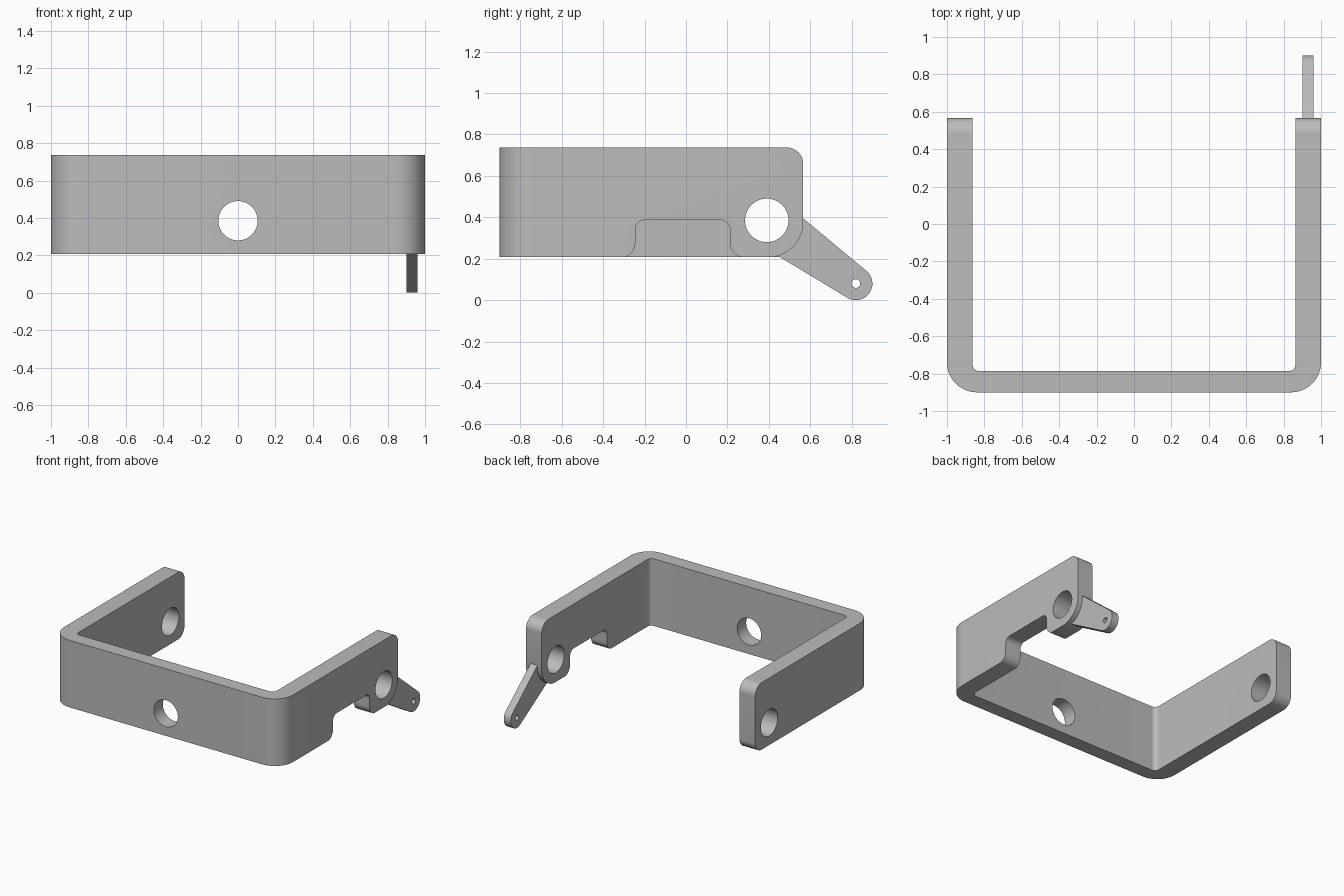
import bpy, bmesh, math
from mathutils import Vector

cube = bpy.data.objects.get("Cube")
if cube:
    bpy.data.objects.remove(cube, do_unlink=True)

grey = bpy.data.materials.new("plain grey")
grey.use_nodes = True
GREY = (0.5, 0.5, 0.5, 1)
grey.diffuse_color = GREY
grey.node_tree.nodes["Principled BSDF"].inputs["Base Color"].default_value = GREY


def rounded(corners, steps=14):
    """Outline from (u, v, radius) corners, each rounded by an arc."""
    out = []
    n = len(corners)
    for i, (u, v, r) in enumerate(corners):
        p = Vector((u, v))
        if r == 0:
            out.append(p)
            continue
        a = (Vector(corners[i - 1][:2]) - p).normalized()
        b = (Vector(corners[(i + 1) % n][:2]) - p).normalized()
        half = a.angle(b) / 2
        centre = p + (a + b).normalized() * r / math.sin(half)
        start = p + a * r / math.tan(half) - centre
        end = p + b * r / math.tan(half) - centre
        sweep = start.angle(end)
        for k in range(steps + 1):
            t = k / steps
            out.append(centre + (start * math.sin((1 - t) * sweep)
                                 + end * math.sin(t * sweep)) / math.sin(sweep))
    return out


def circle(u, v, r, start=0, sweep=math.tau, steps=64):
    return [Vector((u + r * math.cos(start + sweep * k / steps),
                    v + r * math.sin(start + sweep * k / steps))) for k in range(steps)]


def prism(name, outline, axis, low, high):
    """Extrude an outline along an axis: x takes (y, z), y takes (x, z), z takes (x, y)."""
    place = {"x": lambda p, d: (d, p.x, p.y),
             "y": lambda p, d: (p.x, d, p.y),
             "z": lambda p, d: (p.x, p.y, d)}[axis]
    bm = bmesh.new()
    ends = [[bm.verts.new(place(p, d)) for p in outline] for d in (low, high)]
    for ring in ends:
        bm.faces.new(ring)
    for i in range(len(outline)):
        j = (i + 1) % len(outline)
        bm.faces.new((ends[0][i], ends[0][j], ends[1][j], ends[1][i]))
    bmesh.ops.recalc_face_normals(bm, faces=bm.faces)
    mesh = bpy.data.meshes.new(name)
    bm.to_mesh(mesh)
    bm.free()
    mesh.materials.append(grey)
    obj = bpy.data.objects.new(name, mesh)
    bpy.context.collection.objects.link(obj)
    return obj


def carve(obj, cutter, operation="DIFFERENCE"):
    mod = obj.modifiers.new("carve", "BOOLEAN")
    mod.operation = operation
    mod.solver = "EXACT"
    mod.object = cutter
    bpy.context.view_layer.objects.active = obj
    bpy.ops.object.modifier_apply(modifier=mod.name)
    bpy.data.objects.remove(cutter, do_unlink=True)


def finish(obj):
    bpy.ops.object.select_all(action="DESELECT")
    obj.select_set(True)
    bpy.context.view_layer.objects.active = obj
    bpy.ops.object.shade_smooth_by_angle(angle=math.radians(30))


BOTTOM, TOP, BACK, FRONT = 0.208, 0.737, 0.566, -0.9
HOLE_Y, HOLE_Z, HOLE_R = 0.39, 0.385, 0.105

# U-shaped bracket in plan
plan = rounded([(-1, FRONT, 0.16), (1, FRONT, 0.16), (1, 0.8, 0), (0.863, 0.8, 0),
                (0.863, -0.787, 0.035), (-0.863, -0.787, 0.035), (-0.863, 0.8, 0), (-1, 0.8, 0)])
bracket = prism("bracket", plan, "z", 0, 1)

# Height and rounded arm ends
side = rounded([(-1.2, BOTTOM, 0), (BACK, BOTTOM, 0.08), (BACK, TOP, 0.08), (-1.2, TOP, 0)])
carve(bracket, prism("side_profile", side, "x", -1.2, 1.2), "INTERSECT")

# Notch and round lug under the left arm
low = BOTTOM - 0.003
notch = rounded([(-0.6, 0.1, 0), (-0.6, low, 0), (-0.245, low, 0.07), (-0.245, 0.387, 0.045),
                 (0.212, 0.387, 0.045), (0.212, low, 0.075), (BACK + 0.002, low, 0.178),
                 (BACK + 0.002, 0.6, 0), (0.7, 0.6, 0), (0.7, 0.1, 0)])
carve(bracket, prism("notch_cutter", notch, "x", 0.7, 1.2))

# Holes through both arms and the front
carve(bracket, prism("arm_hole_cutter", circle(HOLE_Y, HOLE_Z, HOLE_R), "x", -1.2, 1.2))
carve(bracket, prism("front_hole_cutter", circle(0, HOLE_Z, HOLE_R), "y", -1.2, -0.5))
finish(bracket)

# Tapered lever wrapped round the left arm hole
TIP_Y, TIP_Z, TIP_R, ROOT_R = 0.82, 0.08, 0.08, 0.12
reach = math.hypot(TIP_Y - HOLE_Y, TIP_Z - HOLE_Z)
aim = math.atan2(TIP_Z - HOLE_Z, TIP_Y - HOLE_Y)
tangent = math.acos((ROOT_R - TIP_R) / reach)
outline = (circle(TIP_Y, TIP_Z, TIP_R, aim - tangent, 2 * tangent, 32)
           + circle(HOLE_Y, HOLE_Z, ROOT_R, aim + tangent, math.tau - 2 * tangent, 32))
lever = prism("lever", outline, "x", 0.9, 0.96)
carve(lever, prism("lever_root_cutter", circle(HOLE_Y, HOLE_Z, HOLE_R + 0.003), "x", 0.8, 1.1))
carve(lever, prism("lever_hole_cutter", circle(TIP_Y, TIP_Z, 0.021, steps=32), "x", 0.8, 1.1))
finish(lever)
